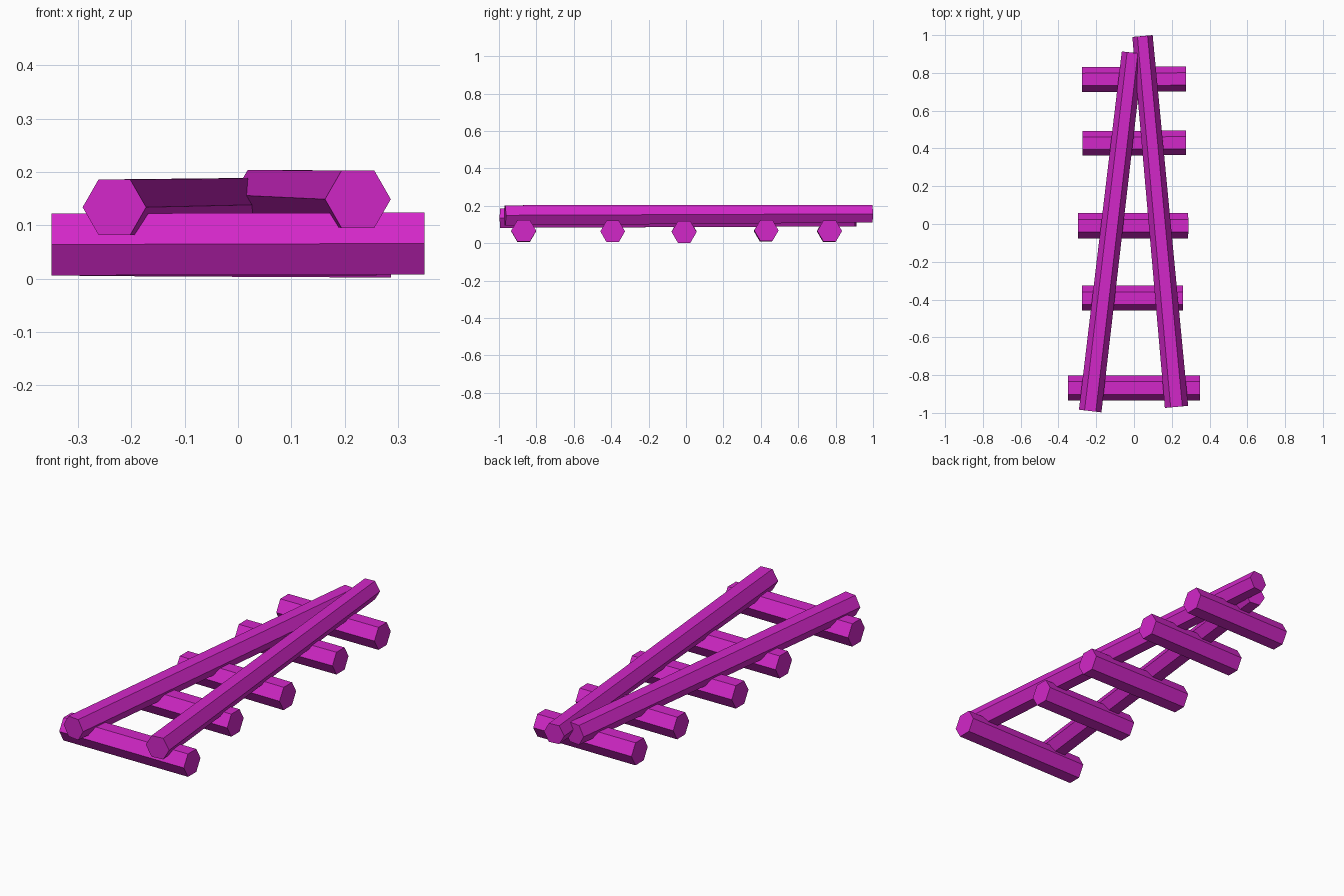
import bpy, bmesh, math
from mathutils import Vector

if "Cube" in bpy.data.objects:
    bpy.data.objects.remove(bpy.data.objects["Cube"])

magenta = bpy.data.materials.new("magenta")
magenta.diffuse_color = (0.65, 0.02, 0.58, 1)
magenta.use_nodes = True
magenta.node_tree.nodes["Principled BSDF"].inputs["Base Color"].default_value = magenta.diffuse_color


def hex_bar(name, start, end, r_start, r_end):
    """Hexagonal bar between two points, corners pointing sideways."""
    a, b = Vector(start), Vector(end)
    axis = (b - a).normalized()
    side = axis.cross(Vector((0, 0, 1))).normalized()
    up = side.cross(axis)
    bm = bmesh.new()
    rings = []
    for p, r in ((a, r_start), (b, r_end)):
        rings.append([bm.verts.new(p + r * (math.cos(t) * side + math.sin(t) * up))
                      for t in (i * math.pi / 3 for i in range(6))])
    for i in range(6):
        j = (i + 1) % 6
        bm.faces.new((rings[0][i], rings[0][j], rings[1][j], rings[1][i]))
    for ring in rings:
        bm.faces.new(ring)
    bmesh.ops.recalc_face_normals(bm, faces=bm.faces)
    mesh = bpy.data.meshes.new(name)
    bm.to_mesh(mesh)
    bm.free()
    mesh.materials.append(magenta)
    bpy.context.collection.objects.link(bpy.data.objects.new(name, mesh))


# Crossbars: left end (x, y, z), right end (x, y, z), radius
crossbars = [
    ((-0.35, -0.868, 0.064), (0.35, -0.868, 0.066), 0.067),
    ((-0.275, -0.392, 0.063), (0.26, -0.392, 0.063), 0.066),
    ((-0.297, -0.01, 0.063), (0.287, -0.01, 0.060), 0.067),
    ((-0.272, 0.427, 0.065), (0.275, 0.43, 0.068), 0.065),
    ((-0.275, 0.765, 0.064), (0.275, 0.768, 0.065), 0.066),
]
for n, (left, right, r) in enumerate(crossbars, 1):
    hex_bar(f"crossbar_{n}", left, right, r, r)

# Two long poles converging at the back
hex_bar("left_pole", (-0.232, -0.990, 0.134), (-0.008, 0.907, 0.139), 0.060, 0.057)
hex_bar("right_pole", (0.225, -0.968, 0.149), (0.045, 0.995, 0.157), 0.062, 0.054)
